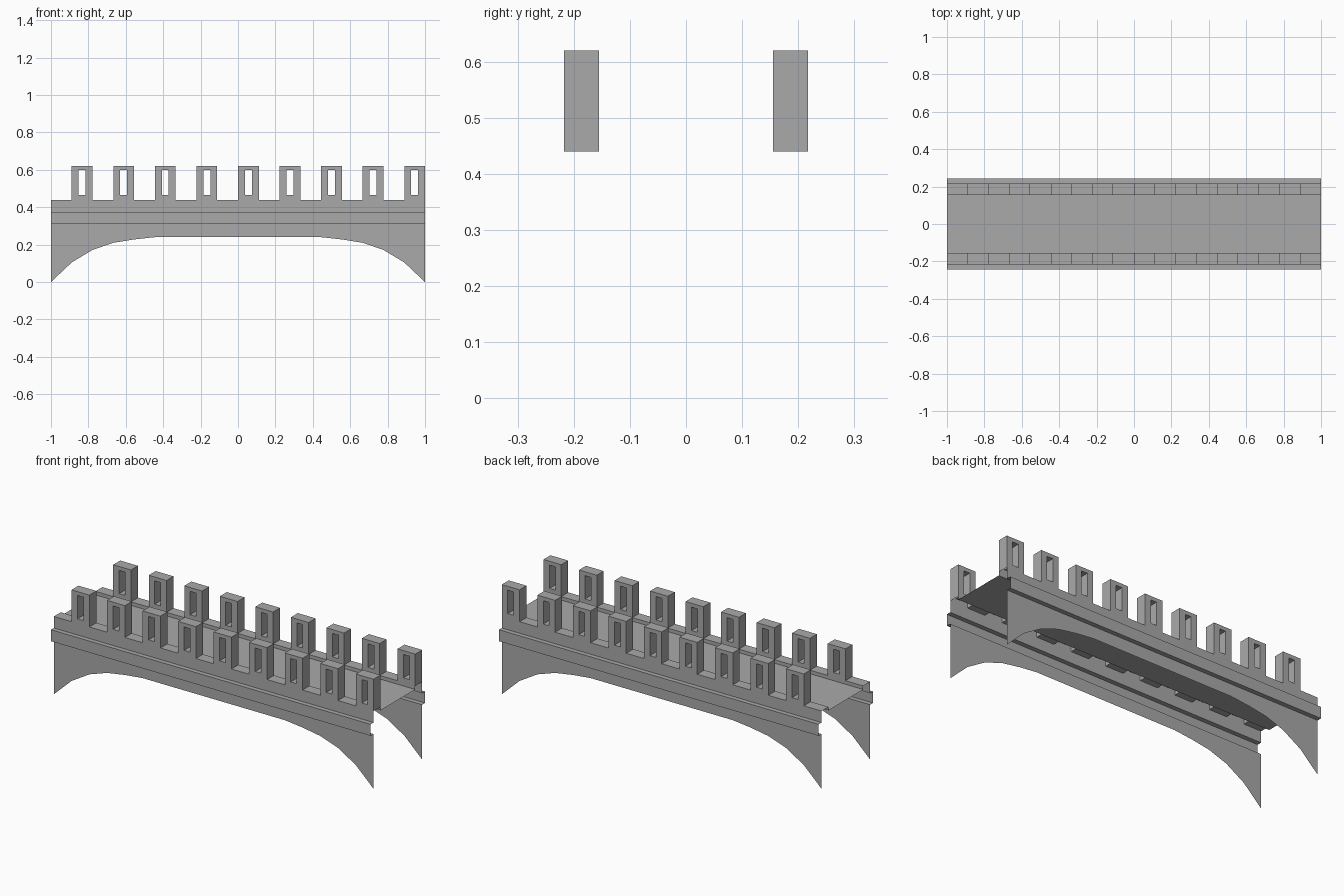
import bpy
import bmesh

if "Cube" in bpy.data.objects:
    bpy.data.objects.remove(bpy.data.objects["Cube"], do_unlink=True)

# Main dimensions
OUTER, INNER, LEDGE = -0.217, -0.155, -0.243
LEDGE_LOW, LEDGE_HIGH, WALL_TOP, DECK_Z = 0.31, 0.375, 0.44, 0.42
MERLON_TOP, WINDOW_LOW, WINDOW_HIGH = 0.62, 0.466, 0.598
CELLS = 18
STEP = 2 / CELLS
ARCH = [0, 0.105, 0.172, 0.21, 0.228, 0.24]

stone = bpy.data.materials.new("grey stone")
stone.use_nodes = True
colour = (0.4, 0.4, 0.4, 1)
stone.diffuse_color = colour
stone.node_tree.nodes["Principled BSDF"].inputs["Base Color"].default_value = colour


def quad(bm, *points):
    bm.faces.new([bm.verts.new(p) for p in points])


def finish(name, bm, mirrored=True):
    bmesh.ops.remove_doubles(bm, verts=bm.verts, dist=0.0005)
    mesh = bpy.data.meshes.new(name)
    bm.to_mesh(mesh)
    bm.free()
    mesh.materials.append(stone)
    obj = bpy.data.objects.new(name, mesh)
    bpy.context.collection.objects.link(obj)
    if mirrored:
        mod = obj.modifiers.new("other side", "MIRROR")
        mod.use_axis = (False, True, False)
        mod.use_clip = False
        mod.use_mirror_merge = False
    return obj


def strip(bm, x0, x1, profile):
    """Sweep a y/z profile along x as open sheets."""
    for (ya, za), (yb, zb) in zip(profile, profile[1:]):
        quad(bm, (x0, ya, za), (x1, ya, za), (x1, yb, zb), (x0, yb, zb))


def cell_x(i):
    return -1 + i * STEP


# Arched lower panel
bm = bmesh.new()
arch = [ARCH[min(i, CELLS - i, len(ARCH) - 1)] for i in range(CELLS + 1)]
for i in range(CELLS):
    x0, x1 = cell_x(i), cell_x(i + 1)
    quad(bm, (x0, OUTER, arch[i]), (x1, OUTER, arch[i + 1]),
         (x1, OUTER, LEDGE_LOW), (x0, OUTER, LEDGE_LOW))
finish("arch_panel", bm)

# Projecting ledge
bm = bmesh.new()
strip(bm, -1, 1, [(OUTER, LEDGE_LOW), (LEDGE, LEDGE_LOW),
                  (LEDGE, LEDGE_HIGH), (OUTER, LEDGE_HIGH)])
finish("ledge", bm)

# Parapet, with its top only between the merlons
bm = bmesh.new()
strip(bm, -1, 1, [(OUTER, LEDGE_HIGH), (OUTER, WALL_TOP)])
strip(bm, -1, 1, [(INNER, WALL_TOP), (INNER, DECK_Z)])
for i in range(0, CELLS, 2):
    strip(bm, cell_x(i), cell_x(i + 1), [(OUTER, WALL_TOP), (INNER, WALL_TOP)])
finish("parapet", bm)


def rectangle(x0, x1, z0, z1, y):
    return [(x0, y, z0), (x1, y, z0), (x1, y, z1), (x0, y, z1)]


# Hollow merlons, each with a window through it
bm = bmesh.new()
for i in range(1, CELLS, 2):
    x0, x1 = cell_x(i), cell_x(i + 1)
    body = (x0, x1, WALL_TOP, MERLON_TOP)
    hole = (x0 + STEP / 3, x1 - STEP / 3, WINDOW_LOW, WINDOW_HIGH)
    fo, bo = rectangle(*body, OUTER), rectangle(*body, INNER)
    fw, bw = rectangle(*hole, OUTER), rectangle(*hole, INNER)
    for a in range(4):
        b = (a + 1) % 4
        quad(bm, fo[a], fo[b], fw[b], fw[a])
        quad(bm, bo[b], bo[a], bw[a], bw[b])
        quad(bm, fw[a], fw[b], bw[b], bw[a])
        if a:
            quad(bm, fo[a], bo[a], bo[b], fo[b])
finish("merlons", bm)

# Walkway
bm = bmesh.new()
strip(bm, -1, 1, [(INNER, DECK_Z), (-INNER, DECK_Z)])
finish("deck", bm, mirrored=False)
